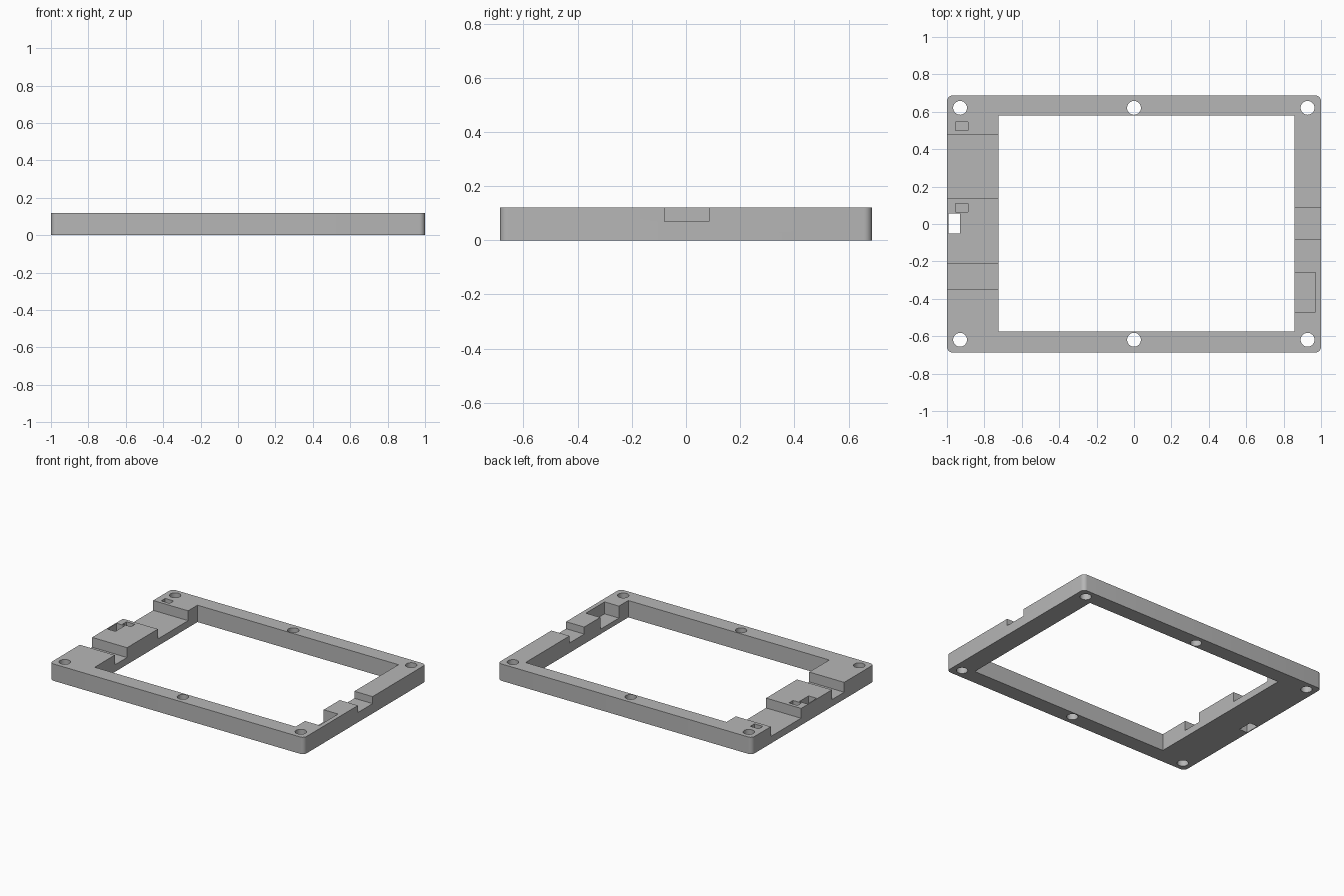
import bpy, math

default = bpy.data.objects.get("Cube")
if default:
    bpy.data.objects.remove(default, do_unlink=True)

H = 0.12       # frame height
OVER = 0.05    # how far cutters overshoot

grey = bpy.data.materials.new("plain_grey")
grey.use_nodes = True
colour = (0.47, 0.47, 0.47, 1)
grey.diffuse_color = colour
bsdf = next(n for n in grey.node_tree.nodes if n.type == 'BSDF_PRINCIPLED')
bsdf.inputs["Base Color"].default_value = colour


def box(name, x0, x1, y0, y1, z0, z1):
    bpy.ops.mesh.primitive_cube_add(
        size=1, location=((x0 + x1) / 2, (y0 + y1) / 2, (z0 + z1) / 2))
    ob = bpy.context.object
    ob.name = name
    ob.scale = (x1 - x0, y1 - y0, z1 - z0)
    bpy.ops.object.transform_apply(location=True, rotation=False, scale=True)
    ob.data.materials.append(grey)
    return ob


def cut(target, cutter):
    """Subtract the cutter and remove it."""
    mod = target.modifiers.new("cut", 'BOOLEAN')
    mod.operation = 'DIFFERENCE'
    mod.solver = 'EXACT'
    mod.object = cutter
    bpy.context.view_layer.objects.active = target
    bpy.ops.object.modifier_apply(modifier=mod.name)
    bpy.data.objects.remove(cutter, do_unlink=True)


# Slab with rounded upright corners
frame = box("frame", -1, 1, -0.687, 0.687, 0, H)
weights = frame.data.attributes.new("bevel_weight_edge", 'FLOAT', 'EDGE')
for edge in frame.data.edges:
    a, b = (frame.data.vertices[i].co for i in edge.vertices)
    weights.data[edge.index].value = 1.0 if abs(a.z - b.z) > H / 2 else 0.0
bevel = frame.modifiers.new("corners", 'BEVEL')
bevel.limit_method = 'WEIGHT'
bevel.width = 0.03
bevel.segments = 6
bpy.ops.object.modifier_apply(modifier=bevel.name)

# Large window, side channels and pockets: x0, x1, y0, y1, floor height
TOP = H + OVER
cuts = {
    "window": (-0.725, 0.857, -0.575, 0.58, -OVER),
    "wide_channel": (-1.1, -0.7, 0.135, 0.475, 0.05),
    "narrow_channel": (-1.1, -0.7, -0.35, -0.212, 0.05),
    "left_channel": (0.8, 1.1, -0.08, 0.085, 0.07),
    "inner_pocket": (0.8, 0.97, -0.47, -0.26, 0.035),
    "cable_slot": (-0.993, -0.93, -0.05, 0.055, -OVER),
    "rear_recess": (-0.955, -0.888, 0.5, 0.545, 0.08),
    "middle_recess": (-0.955, -0.888, 0.065, 0.11, 0.08),
}
for name, (x0, x1, y0, y1, floor) in cuts.items():
    cut(frame, box(name, x0, x1, y0, y1, floor, TOP))

# Screw holes along the front and back rails
for x in (-0.93, 0, 0.928):
    for y in (-0.619, 0.621):
        bpy.ops.mesh.primitive_cylinder_add(
            vertices=40, radius=0.037, depth=0.4, location=(x, y, H / 2))
        hole = bpy.context.object
        hole.data.materials.append(grey)
        cut(frame, hole)

# Smooth the round corners and holes, keep the rest sharp
bpy.ops.object.select_all(action='DESELECT')
frame.select_set(True)
bpy.context.view_layer.objects.active = frame
bpy.ops.object.shade_smooth_by_angle(angle=math.radians(30))
